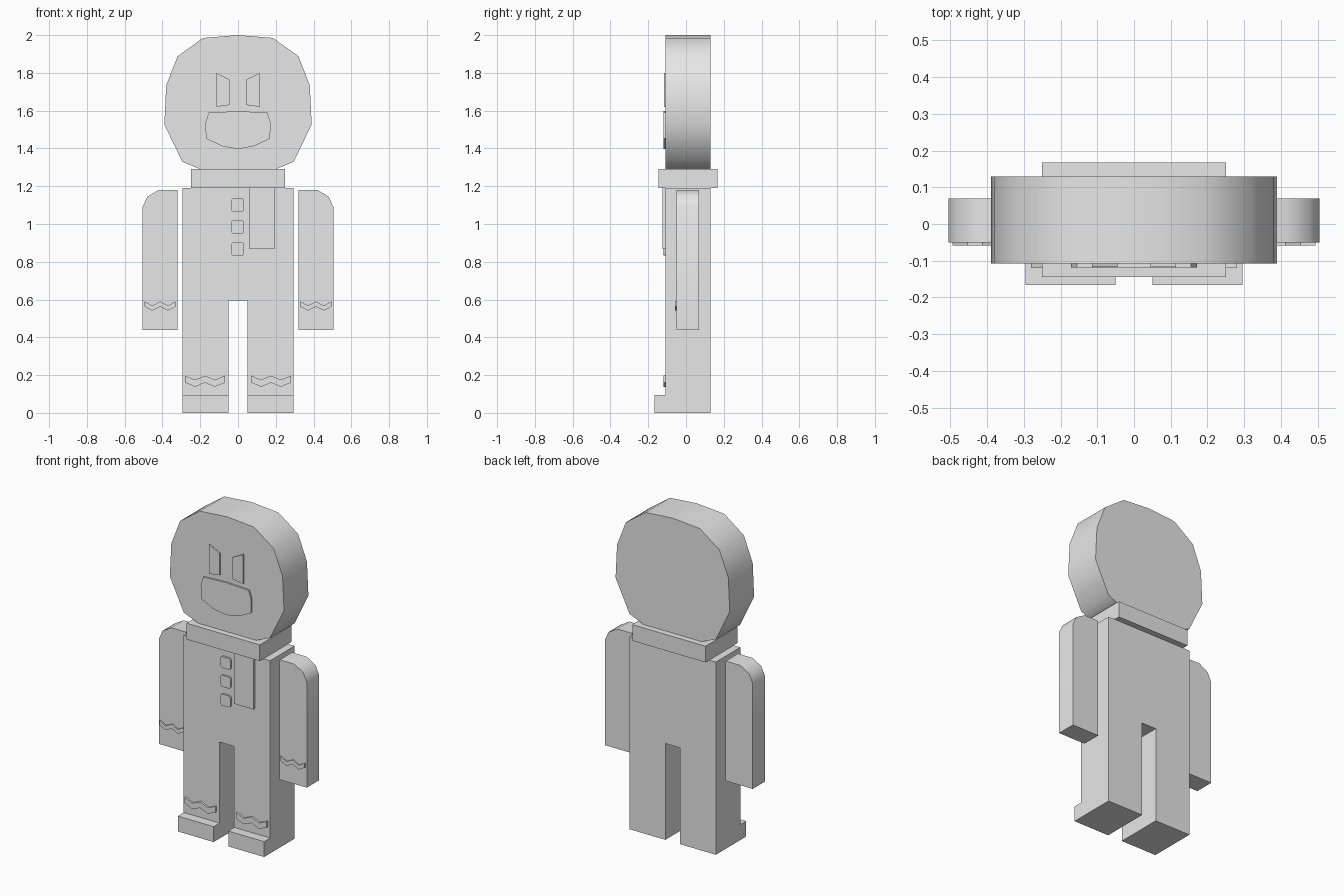
import bpy, bmesh, math

if "Cube" in bpy.data.objects:
    bpy.data.objects.remove(bpy.data.objects["Cube"])

grey = bpy.data.materials.new("light grey")
grey.diffuse_color = (0.8, 0.8, 0.8, 1)
grey.use_nodes = True
grey.node_tree.nodes["Principled BSDF"].inputs["Base Color"].default_value = grey.diffuse_color


def plate(name, profile, front, back):
    """Extrude an (x, z) profile from y = front to y = back."""
    bm = bmesh.new()
    face = bm.faces.new([bm.verts.new((x, front, z)) for x, z in profile])
    ext = bmesh.ops.extrude_face_region(bm, geom=[face])
    verts = [g for g in ext["geom"] if isinstance(g, bmesh.types.BMVert)]
    bmesh.ops.translate(bm, verts=verts, vec=(0, back - front, 0))
    bmesh.ops.recalc_face_normals(bm, faces=bm.faces)
    mesh = bpy.data.meshes.new(name)
    bm.to_mesh(mesh)
    bm.free()
    mesh.materials.append(grey)
    obj = bpy.data.objects.new(name, mesh)
    bpy.context.collection.objects.link(obj)
    bpy.ops.object.select_all(action='DESELECT')
    obj.select_set(True)
    bpy.context.view_layer.objects.active = obj
    bpy.ops.object.shade_smooth_by_angle(angle=math.radians(45))
    return obj


def rect(x0, x1, z0, z1):
    return [(x0, z0), (x1, z0), (x1, z1), (x0, z1)]


def flip(points):
    return [(-x, z) for x, z in reversed(points)]


def pair(name, profile, front, back):
    plate("right_" + name, profile, front, back)
    plate("left_" + name, flip(profile), front, back)


def zigzag(x0, x1, top, bottom, dip):
    """Wavy icing band with two dips."""
    xs = [x0 + (x1 - x0) * i / 4 for i in range(5)]
    upper = [(x, top - dip * (i % 2)) for i, x in enumerate(xs)]
    lower = [(x, bottom - dip * (i % 2)) for i, x in enumerate(xs)]
    return upper + lower[::-1]


FRONT, BACK = -0.108, 0.13

# Head: flat many-sided disc with its base resting in the scarf
half = [(0.185, 1.985), (0.32, 1.888), (0.38, 1.734), (0.39, 1.527),
        (0.295, 1.33), (0.195, 1.288)]
plate("head", [(0, 2.0)] + half + flip(half), FRONT, BACK)

# Body with both legs
side = [(0.295, 1.19), (0.295, 0), (0.05, 0), (0.05, 0.595)]
plate("body", side + flip(side), FRONT, BACK)
pair("foot", rect(0.05, 0.295, 0, 0.095), -0.166, FRONT)

# Arms with rounded shoulders
pair("arm", [(0.32, 0.44), (0.505, 0.44), (0.505, 1.09), (0.48, 1.145),
             (0.42, 1.18), (0.32, 1.18)], -0.05, 0.07)

# Scarf and its hanging end
plate("scarf", rect(-0.25, 0.25, 1.19, 1.29), -0.145, 0.167)
plate("scarf_end", rect(0.06, 0.193, 0.868, 1.19), -0.125, FRONT)

# Buttons with clipped corners
for i, z in enumerate((1.1, 0.984, 0.868)):
    corner = [(0.034, 0.026), (0.026, 0.035)]
    ring = corner + flip(corner)
    ring += [(x, -dz) for x, dz in reversed(ring)]
    plate(f"button_{i + 1}", [(x - 0.002, z + dz) for x, dz in ring], -0.12, FRONT)

# Face
pair("eye", [(0.045, 1.63), (0.115, 1.62), (0.115, 1.80), (0.045, 1.765)],
     -0.117, FRONT)
smile = [(0.155, 1.59), (0.172, 1.54), (0.17, 1.453), (0.085, 1.412)]
plate("mouth", [(0, 1.597)] + smile + [(0, 1.397)] + flip(smile), -0.118, FRONT)

# Icing bands on cuffs and ankles
pair("ankle_icing", zigzag(0.07, 0.28, 0.197, 0.16, 0.022), -0.12, FRONT)
pair("cuff_icing", zigzag(0.33, 0.495, 0.59, 0.563, 0.022), -0.058, -0.05)
